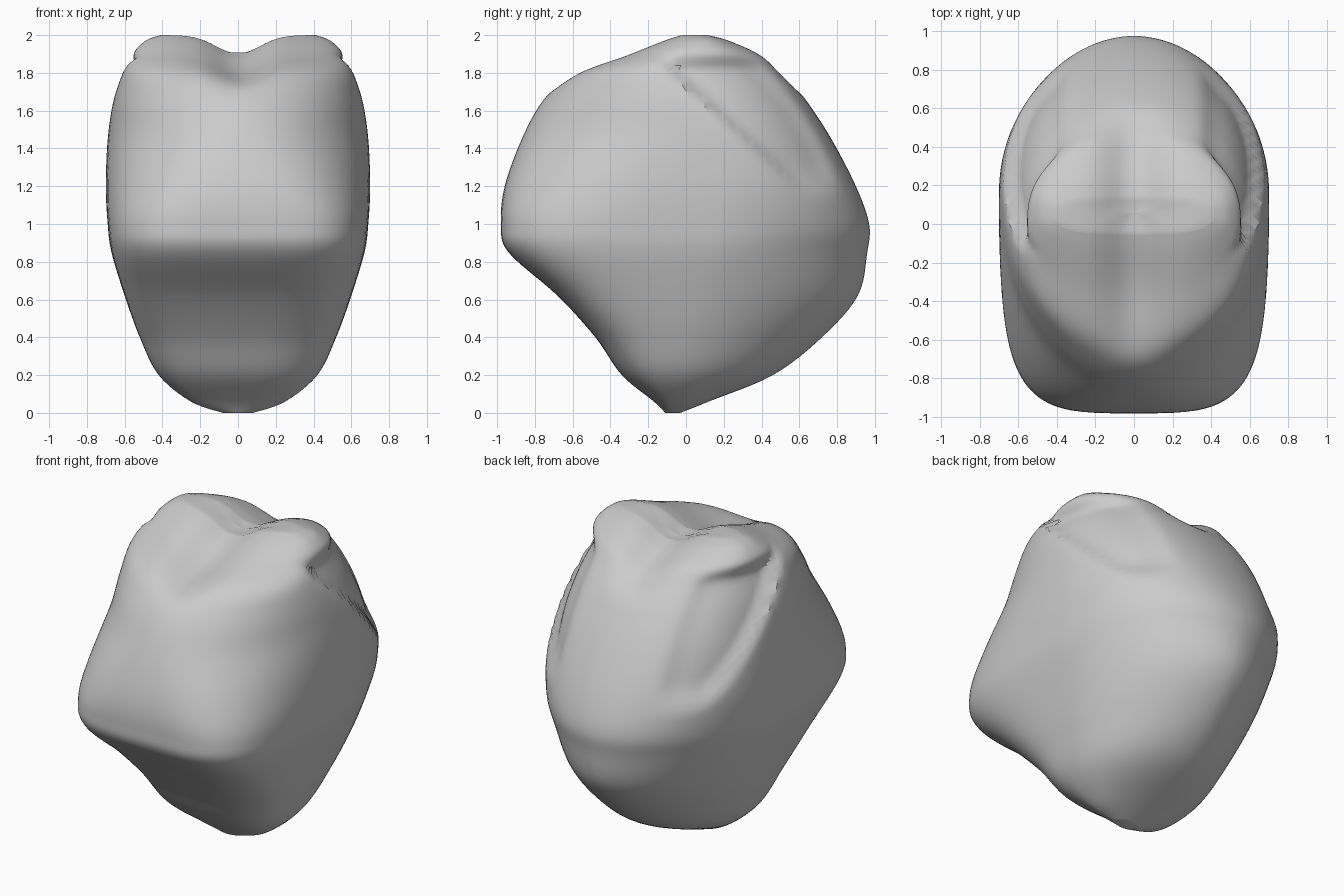
import bpy, bmesh, math

if "Cube" in bpy.data.objects:
    bpy.data.objects.remove(bpy.data.objects["Cube"])

# Horizontal slices: z, front y, back y, half width, y of widest point, front squareness, back squareness
ROWS = [
    (0.00, -0.11, -0.03, 0.08, -0.07, 2.0, 2.0),
    (0.06, -0.17, 0.12, 0.25, -0.06, 2.6, 2.0),
    (0.20, -0.34, 0.46, 0.42, -0.04, 2.9, 1.9),
    (0.40, -0.48, 0.72, 0.52, 0.00, 3.3, 1.8),
    (0.62, -0.68, 0.91, 0.60, 0.04, 3.8, 1.8),
    (0.85, -0.94, 0.96, 0.67, 0.08, 4.0, 1.9),
    (1.00, -0.98, 0.97, 0.69, 0.12, 3.9, 2.0),
    (1.20, -0.96, 0.90, 0.70, 0.15, 3.0, 2.1),
    (1.45, -0.87, 0.77, 0.69, 0.10, 2.2, 2.2),
    (1.65, -0.76, 0.64, 0.66, 0.00, 2.0, 2.3),
    (1.80, -0.61, 0.52, 0.61, -0.08, 2.0, 2.4),
    (1.90, -0.34, 0.42, 0.56, 0.02, 2.2, 2.4),
    (1.97, -0.15, 0.26, 0.49, 0.06, 2.5, 2.5),
    (2.00, -0.05, 0.14, 0.41, 0.06, 3.0, 3.0),
]
SIDES, STEPS = 96, 6


def smooth(a, b, v):
    t = max(0.0, min(1.0, (v - a) / (b - a)))
    return t * t * (3 - 2 * t)


def spline(i, t):
    p = [ROWS[max(0, min(len(ROWS) - 1, i + k))] for k in (-1, 0, 1, 2)]
    return [0.5 * (2 * b + (c - a) * t + (2 * a - 5 * b + 4 * c - d) * t * t
                   + (3 * b - a - 3 * c + d) * t ** 3) for a, b, c, d in zip(*p)]


def shape(x, y, z):
    # stepped ledge running down each side towards the back
    d = ((y + 0.15) * 0.65 + (z - 1.85) * 0.70) / 0.955
    ledge = smooth(0.0, 0.06, d) * smooth(1.12, 1.3, z) * smooth(0.3, 0.5, abs(x))
    ledge *= 1 - smooth(1.8, 1.93, z)
    x -= math.copysign(0.06 * ledge, x)
    # narrow valley between the two top lobes
    z -= 0.10 * math.exp(-(x / 0.16) ** 2) * smooth(1.65, 1.95, z)
    return x, y, z


def ring(bm, row, scale=1.0):
    z, yf, yb, w, yw, nf, nb = row
    verts = []
    for k in range(SIDES):
        a = 2 * math.pi * (k + 0.5) / SIDES
        c, s = math.cos(a), math.sin(a)
        n, depth = (nb, yb - yw) if s > 0 else (nf, yw - yf)
        x = math.copysign(abs(c) ** (2 / n), c) * w * scale
        y = yw + math.copysign(abs(s) ** (2 / n), s) * depth * scale
        verts.append(bm.verts.new(shape(x, y, z)))
    return verts


# Lumpy body lofted through the slices
bm = bmesh.new()
rings = [ring(bm, spline(i, t / STEPS)) for i in range(len(ROWS) - 1) for t in range(STEPS)]
rings += [ring(bm, ROWS[-1], s) for s in (1.0, 0.8, 0.6, 0.4, 0.2, 0.05)]
for a, b in zip(rings, rings[1:]):
    for k in range(SIDES):
        j = (k + 1) % SIDES
        bm.faces.new((a[k], a[j], b[j], b[k]))
bm.faces.new(rings[-1])
bm.faces.new(rings[0][::-1])
bmesh.ops.recalc_face_normals(bm, faces=bm.faces)

mesh = bpy.data.meshes.new("rock_body")
bm.to_mesh(mesh)
bm.free()
body = bpy.data.objects.new("rock_body", mesh)
bpy.context.collection.objects.link(body)

# Single light grey colour
grey = bpy.data.materials.new("light grey")
grey.diffuse_color = (0.6, 0.6, 0.6, 1)
grey.use_nodes = True
grey.node_tree.nodes["Principled BSDF"].inputs["Base Color"].default_value = grey.diffuse_color
mesh.materials.append(grey)

bpy.context.view_layer.objects.active = body
body.select_set(True)
bpy.ops.object.shade_smooth_by_angle(angle=math.radians(30))
